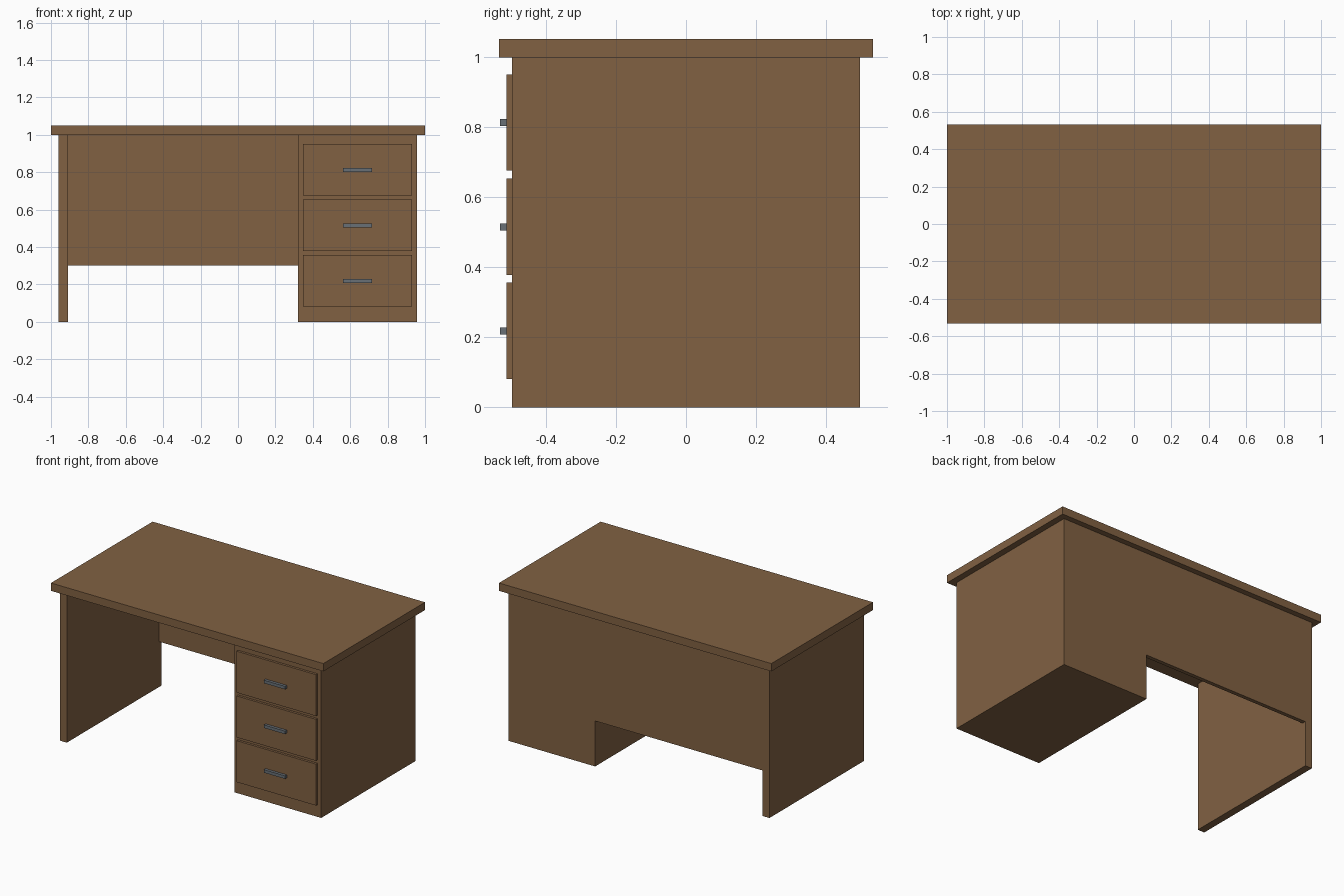
import bpy
import bmesh
from mathutils import Vector

if "Cube" in bpy.data.objects:
    bpy.data.objects.remove(bpy.data.objects["Cube"])


def material(name, rgb):
    m = bpy.data.materials.new(name)
    m.diffuse_color = (*rgb, 1)
    m.use_nodes = True
    m.node_tree.nodes["Principled BSDF"].inputs["Base Color"].default_value = m.diffuse_color
    return m


wood = material("brown wood", (0.22, 0.12, 0.055))
metal = material("grey metal", (0.14, 0.16, 0.18))


def box(name, x, y, z, mat):
    """Box spanning the (min, max) ranges x, y and z."""
    bm = bmesh.new()
    bmesh.ops.create_cube(bm, size=1)
    lo, size = Vector((x[0], y[0], z[0])), (x[1] - x[0], y[1] - y[0], z[1] - z[0])
    for v in bm.verts:
        v.co = lo + Vector([(c + 0.5) * s for c, s in zip(v.co, size)])
    mesh = bpy.data.meshes.new(name)
    bm.to_mesh(mesh)
    bm.free()
    mesh.materials.append(mat)
    obj = bpy.data.objects.new(name, mesh)
    bpy.context.collection.objects.link(obj)
    return obj


FRONT, BACK, UNDER = -0.496, 0.496, 0.998

# Desktop and its supports
box("desktop", (-1, 1), (-0.533, 0.533), (UNDER, 1.05), wood)
box("side_leg", (-0.96, -0.91), (FRONT, BACK), (0, UNDER), wood)
box("drawer_cabinet", (0.32, 0.958), (FRONT, BACK), (0, UNDER), wood)
box("back_panel", (-0.91, 0.32), (BACK - 0.026, BACK), (0.302, UNDER), wood)

# Three drawer fronts, each with a bar handle
for i in range(3):
    z = 0.081 + i * 0.297
    box(f"drawer_front_{i + 1}", (0.348, 0.931), (-0.512, FRONT), (z, z + 0.275), wood)
    box(f"drawer_handle_{i + 1}", (0.561, 0.717), (-0.531, -0.512),
        (z + 0.127, z + 0.147), metal)
